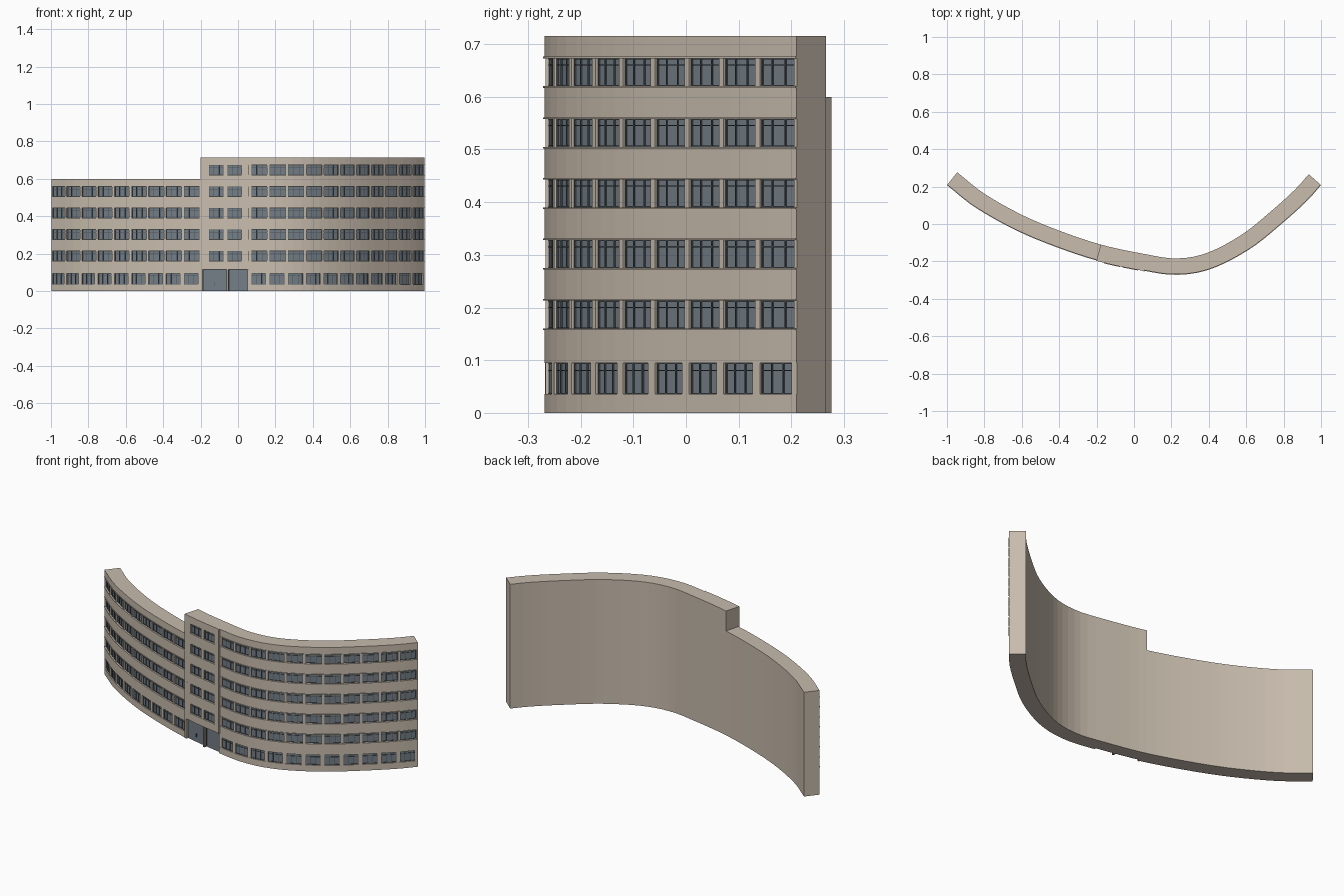
import bpy, bmesh
from mathutils import Vector

if "Cube" in bpy.data.objects:
    bpy.data.objects.remove(bpy.data.objects["Cube"])


def material(name, rgb):
    m = bpy.data.materials.new(name)
    m.use_nodes = True
    m.diffuse_color = (*rgb, 1)
    m.node_tree.nodes["Principled BSDF"].inputs["Base Color"].default_value = (*rgb, 1)
    return m


BEIGE = material("beige wall", (0.58, 0.505, 0.42))
TRIM = material("dull beige trim", (0.36, 0.315, 0.26))
GLASS = material("grey blue glass", (0.175, 0.21, 0.24))
FRAME = material("dark slate frame", (0.075, 0.095, 0.11))

# Plan curve of the facade, smoothed and measured by arc length
KEYS = [Vector(p) for p in [
    (-0.998, 0.21), (-0.85, 0.093), (-0.64, -0.026), (-0.43, -0.115), (-0.2, -0.192),
    (0.02, -0.24), (0.22, -0.269), (0.41, -0.238), (0.62, -0.13), (0.8, 0.014),
    (0.925, 0.128), (0.998, 0.21)]]
ext = [2 * KEYS[0] - KEYS[1]] + KEYS + [2 * KEYS[-1] - KEYS[-2]]
dense = []
for a, b, c, d in zip(ext, ext[1:], ext[2:], ext[3:]):
    for i in range(20):
        t = i / 20
        dense.append(0.5 * (2 * b + (c - a) * t + (2 * a - 5 * b + 4 * c - d) * t ** 2
                            + (3 * b - a - 3 * c + d) * t ** 3))
dense.append(KEYS[-1])
arc = [0.0]
for p, q in zip(dense, dense[1:]):
    arc.append(arc[-1] + (q - p).length)
TOTAL = arc[-1]


def at(s):
    s = min(max(s, 0), TOTAL)
    i = max(k for k in range(len(arc) - 1) if arc[k] <= s)
    return dense[i].lerp(dense[i + 1], (s - arc[i]) / (arc[i + 1] - arc[i]))


def arc_at_x(x):
    return next(s for s, p in zip(arc, dense) if p.x >= x)


def point(s, depth):
    t = at(s + 0.01) - at(s - 0.01)
    return at(s) + Vector((t.y, -t.x)).normalized() * depth


class Part:
    """Collects curved bars that follow the facade."""

    def __init__(self, name, mat):
        self.name, self.mat, self.bm = name, mat, bmesh.new()

    def bar(self, s0, s1, z0, z1, d0, d1):
        step = 0.05
        stops = [k * step for k in range(int(TOTAL / step) + 1)
                 if s0 + 0.004 < k * step < s1 - 0.004]
        rings = []
        for s in [s0] + stops + [s1]:
            rings.append([self.bm.verts.new((*point(s, d), z))
                          for d, z in ((d0, z0), (d1, z0), (d1, z1), (d0, z1))])
        for r, q in zip(rings, rings[1:]):
            for i in range(4):
                j = (i + 1) % 4
                self.bm.faces.new((r[i], r[j], q[j], q[i]))
        self.bm.faces.new(rings[0][::-1])
        self.bm.faces.new(rings[-1])

    def finish(self):
        bmesh.ops.recalc_face_normals(self.bm, faces=self.bm.faces)
        mesh = bpy.data.meshes.new(self.name)
        self.bm.to_mesh(mesh)
        self.bm.free()
        mesh.materials.append(self.mat)
        bpy.context.collection.objects.link(bpy.data.objects.new(self.name, mesh))


core = Part("building_core", BEIGE)
wall = Part("facade_cladding", BEIGE)
ledge = Part("window_ledges", BEIGE)
pillar = Part("entrance_pillar", TRIM)
glass = Part("window_glass", GLASS)
frame = Part("window_frames", FRAME)
PARTS = (core, wall, ledge, pillar, glass, frame)

BACK, INNER = -0.085, -0.012
ROWS = [(0.036, 0.095)] + [(0.16 + 0.115 * i, 0.213 + 0.115 * i) for i in range(5)]


def window(s0, s1, z0, z1, front):
    """Three-light window with a transom, set back from the wall face."""
    glass.bar(s0, s1, z0, z1, INNER, front - 0.009)
    f0, f1, w = INNER, front - 0.006, 0.0022
    for z in (z0, z1 - w):
        frame.bar(s0, s1, z, z + w, f0, f1)
    for k in (0, 0.31, 0.69, 1):
        s = s0 + (s1 - s0 - w) * k
        frame.bar(s, s + w, z0, z1, f0, f1)
    zt = z0 + (z1 - z0) * 0.74
    frame.bar(s0, s1, zt, zt + w, f0, f1)


def window_row(s0, s1, z0, z1, windows, front, pier):
    """One storey of windows with the piers between them."""
    left = s0
    for a, b in windows:
        wall.bar(left, a, z0, z1, INNER, pier)
        window(a, b, z0, z1, front)
        left = b
    wall.bar(left, s1, z0, z1, INNER, pier)


def spread(s0, s1, count, lead, trail):
    pitch = (s1 - s0) / count
    return [(s0 + pitch * (i + lead), s0 + pitch * (i + trail)) for i in range(count)]


# Section limits along the curve
T0, T1 = arc_at_x(-0.208), arc_at_x(0.05)
LOW, HIGH, FIN = 0.6, 0.715, 0.006

# Solid body behind the facade
core.bar(0, T0, 0, LOW, BACK, INNER)
core.bar(T0, TOTAL, 0, HIGH, BACK, INNER)

# Lower wing and taller wing: wall bands, windows and continuous ledges
for s0, s1, top, rows, count, start in ((0, T0, LOW, ROWS[:5], 9, 0),
                                        (T1 + FIN, TOTAL, HIGH, ROWS, 11, 0.008)):
    edges = [0] + [z for row in rows for z in row] + [top]
    for z0, z1 in zip(edges[::2], edges[1::2]):
        wall.bar(s0, s1, z0, z1, INNER, 0)
    for n, (z0, z1) in enumerate(rows):
        lead, trail = (0.06, 0.93) if n else (0.06, 0.86)
        window_row(s0, s1, z0, z1, spread(s0 + start, s1, count, lead, trail), 0, -0.001)
        if n:
            for z in (z0 - 0.003, z1):
                ledge.bar(s0, s1, z, z + 0.003, INNER, 0.003)

# Stair tower with two windows on each upper floor
FRONT, ENTRY = 0.005, 0.115
tower_wins = [(arc_at_x(a), arc_at_x(b)) for a, b in ((-0.165, -0.083), (-0.062, 0.014))]
upper = ROWS[1:]
for z0, z1 in zip([ENTRY] + [r[1] for r in upper], [r[0] for r in upper] + [HIGH]):
    wall.bar(T0, T1, z0, z1, INNER, FRONT)
for z0, z1 in upper:
    window_row(T0, T1, z0, z1, tower_wins, FRONT, FRONT)
    for a, b in tower_wins:
        ledge.bar(a - 0.003, b + 0.003, z0 - 0.003, z0, INNER, FRONT + 0.003)
wall.bar(T1, T1 + FIN, ENTRY, HIGH, INNER, FRONT + 0.003)

# Glazed entrance with a central pillar
wall.bar(T0, T0 + 0.012, 0, ENTRY, INNER, FRONT)
wall.bar(T1, T1 + FIN, 0, ENTRY, INNER, 0)
mid = arc_at_x(-0.064)
pillar.bar(mid - 0.005, mid + 0.005, 0, ENTRY, INNER, FRONT + 0.002)
for a, b in ((T0 + 0.012, mid - 0.005), (mid + 0.005, T1)):
    glass.bar(a, b, 0, ENTRY, INNER, -0.010)
    for s in (a, b - 0.0022):
        frame.bar(s, s + 0.0022, 0, ENTRY, INNER, -0.007)
    frame.bar(a, b, ENTRY - 0.003, ENTRY, INNER, -0.007)
handle = (T0 + mid) / 2
frame.bar(handle, handle + 0.004, 0.03, 0.048, INNER, -0.006)

for part in PARTS:
    part.finish()
